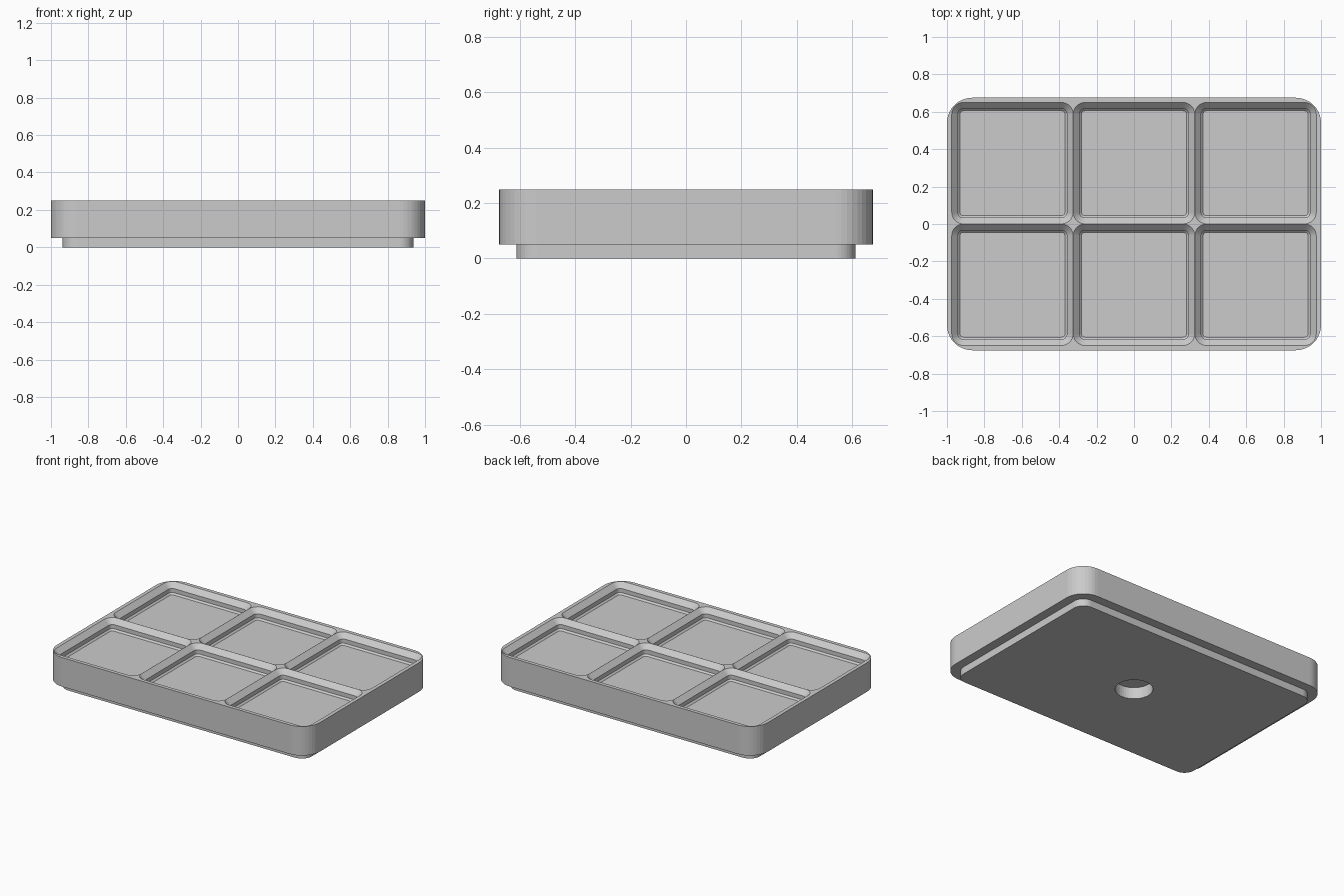
import bpy, bmesh, math

cube = bpy.data.objects.get("Cube")
if cube:
    bpy.data.objects.remove(cube, do_unlink=True)

PITCH, COLS, ROWS = 0.65, 3, 2
TOP = 0.25

grey = bpy.data.materials.new("light grey plastic")
grey.use_nodes = True
colour = (0.6, 0.6, 0.6, 1)
grey.diffuse_color = colour
grey.node_tree.nodes["Principled BSDF"].inputs["Base Color"].default_value = colour


def rounded_rect(hx, hy, r, seg):
    """Counter-clockwise outline of a rounded rectangle."""
    pts = []
    for k, (sx, sy) in enumerate([(1, 1), (-1, 1), (-1, -1), (1, -1)]):
        for i in range(seg + 1):
            a = math.pi / 2 * (k + i / seg)
            pts.append((sx * (hx - r) + r * math.cos(a),
                        sy * (hy - r) + r * math.sin(a)))
    return pts


def loft(name, levels, seg, centre=(0, 0)):
    """Closed solid through rounded rectangles given as (hx, hy, r, z)."""
    bm = bmesh.new()
    rings = [[bm.verts.new((x + centre[0], y + centre[1], z))
              for x, y in rounded_rect(hx, hy, r, seg)] for hx, hy, r, z in levels]
    n = len(rings[0])
    for low, high in zip(rings, rings[1:]):
        for i in range(n):
            j = (i + 1) % n
            bm.faces.new((low[i], low[j], high[j], high[i]))
    bm.faces.new(rings[0][::-1])
    bm.faces.new(rings[-1])
    mesh = bpy.data.meshes.new(name)
    bm.to_mesh(mesh)
    bm.free()
    mesh.materials.append(grey)
    obj = bpy.data.objects.new(name, mesh)
    bpy.context.collection.objects.link(obj)
    return obj


def cut(target, cutter):
    """Subtract the cutter and discard it."""
    mod = target.modifiers.new("cut", 'BOOLEAN')
    mod.operation, mod.solver, mod.object = 'DIFFERENCE', 'EXACT', cutter
    bpy.context.view_layer.objects.active = target
    bpy.ops.object.modifier_apply(modifier=mod.name)
    bpy.data.objects.remove(cutter, do_unlink=True)


# Tray body with the stepped-in foot
tray = loft("grid_tray", [(0.9375, 0.6125, 0.075, 0), (0.9375, 0.6125, 0.075, 0.05),
                          (1, 0.675, 0.135, 0.05), (1, 0.675, 0.135, TOP)], 10)

# Six pockets: bottom chamfer, upright wall, wide top chamfer
half = PITCH / 2 - 0.0005
steps = [(0.044, -0.072), (0.033, -0.061), (0.033, -0.033), (0, 0), (0, 0.05)]
levels = [(half - s, half - s, 0.062 - s, TOP + z) for s, z in steps]
for col in range(COLS):
    for row in range(ROWS):
        place = ((col - (COLS - 1) / 2) * PITCH, (row - (ROWS - 1) / 2) * PITCH)
        cut(tray, loft("pocket_cutter", levels, 8, place))

# Blind round hole in the underside
bpy.ops.mesh.primitive_cylinder_add(vertices=48, radius=0.118, depth=0.16)
cut(tray, bpy.context.object)
